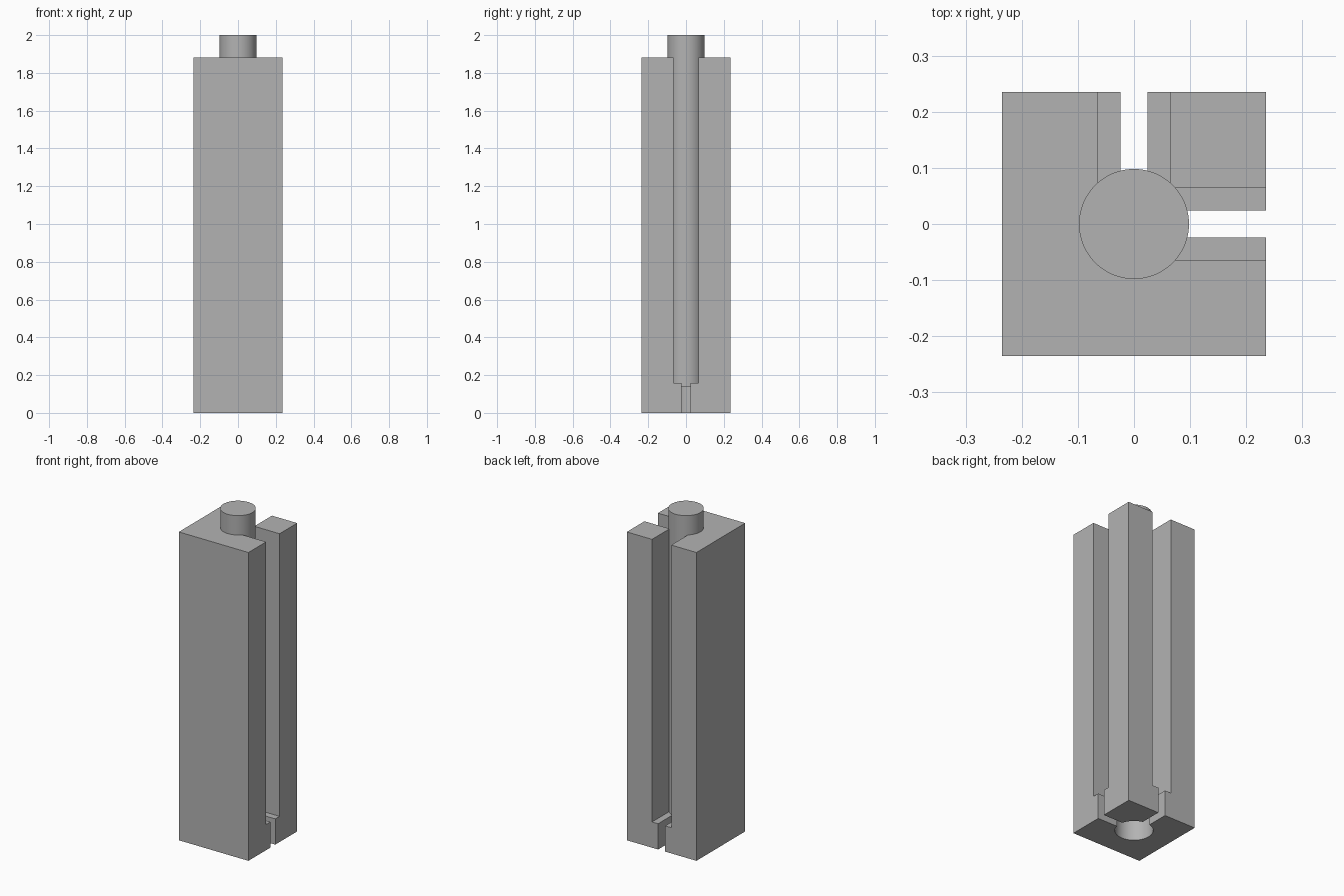
import bpy
import math

cube = bpy.data.objects.get("Cube")
if cube:
    bpy.data.objects.remove(cube, do_unlink=True)

HALF = 0.235       # half width of the post
TOP = 1.882        # top of the square body
LEDGE = 0.157      # where the wide channels begin
SOCKET_TOP = 0.14  # ceiling of the socket underneath
ROD_R = 0.098
SOCKET_R = 0.105

grey = bpy.data.materials.new("plain grey")
grey.use_nodes = True
colour = (0.45, 0.45, 0.45, 1)
grey.diffuse_color = colour
grey.node_tree.nodes["Principled BSDF"].inputs["Base Color"].default_value = colour


def finish(name):
    ob = bpy.context.object
    ob.name = name
    ob.data.materials.append(grey)
    return ob


def box(name, lo, hi):
    centre = [(a + b) / 2 for a, b in zip(lo, hi)]
    bpy.ops.mesh.primitive_cube_add(size=1, location=centre)
    ob = finish(name)
    ob.scale = [b - a for a, b in zip(lo, hi)]
    bpy.ops.object.transform_apply(location=True, rotation=True, scale=True)
    return ob


def cylinder(name, radius, z0, z1):
    bpy.ops.mesh.primitive_cylinder_add(
        vertices=96, radius=radius, depth=z1 - z0, location=(0, 0, (z0 + z1) / 2))
    ob = finish(name)
    bpy.ops.object.transform_apply(location=True, rotation=True, scale=True)
    return ob


def combine(target, tool, operation):
    mod = target.modifiers.new(tool.name, "BOOLEAN")
    mod.operation = operation
    mod.solver = "EXACT"
    mod.object = tool
    bpy.context.view_layer.objects.active = target
    bpy.ops.object.modifier_apply(modifier=mod.name)
    bpy.data.objects.remove(tool, do_unlink=True)


# Square body
post = box("slotted_post", (-HALF, -HALF, 0), (HALF, HALF, TOP))

# Stepped channels in the left and back sides: wide above, narrow through the foot
for half, z0 in ((0.065, LEDGE), (0.024, -0.1)):
    z1 = TOP + 0.1
    combine(post, box("side_channel", (0, -half, z0), (HALF + 0.1, half, z1)), "DIFFERENCE")
    combine(post, box("back_channel", (-half, 0, z0), (half, HALF + 0.1, z1)), "DIFFERENCE")

# Round socket underneath
combine(post, cylinder("socket", SOCKET_R, -0.1, SOCKET_TOP), "DIFFERENCE")

# Central rod, ending in the peg on top
combine(post, cylinder("centre_rod", ROD_R, SOCKET_TOP, 2), "UNION")

bpy.ops.object.select_all(action="DESELECT")
post.select_set(True)
bpy.context.view_layer.objects.active = post
bpy.ops.object.shade_smooth_by_angle(angle=math.radians(30))
